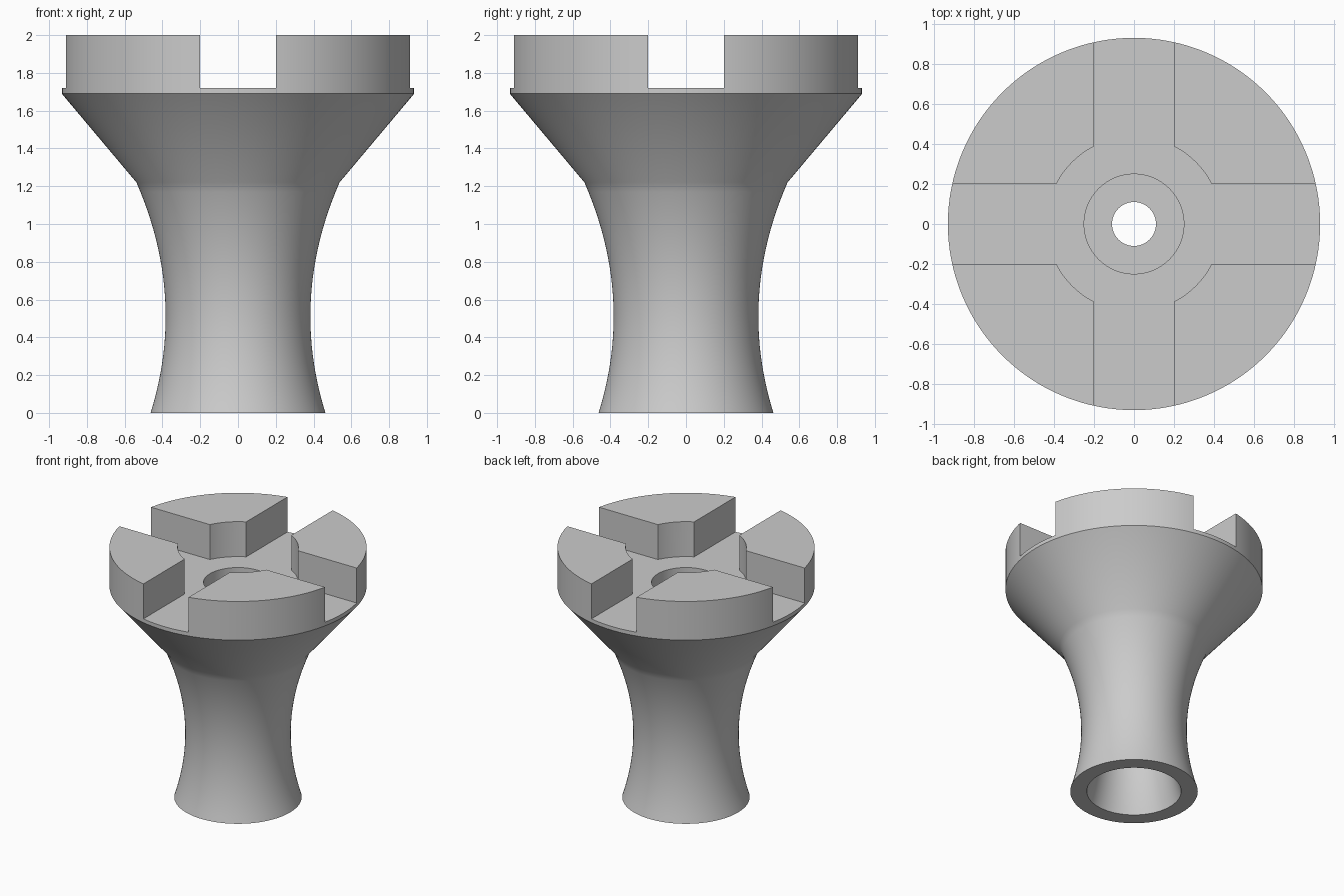
import bpy, bmesh
from math import asin, cos, sin, pi, radians

cube = bpy.data.objects.get("Cube")
if cube:
    bpy.data.objects.remove(cube)

SEGMENTS = 128
RIM, POCKET, SLOT = 0.933, 0.438, 0.2     # radii and half slot width
FLOOR, TOP, NECK = 1.72, 2.0, 1.22        # heights

grey = bpy.data.materials.new("plain grey")
grey.use_nodes = True
colour = (0.6, 0.6, 0.6, 1)
grey.diffuse_color = colour
grey.node_tree.nodes["Principled BSDF"].inputs["Base Color"].default_value = colour


def make_object(name, bm):
    bmesh.ops.recalc_face_normals(bm, faces=bm.faces)
    mesh = bpy.data.meshes.new(name)
    bm.to_mesh(mesh)
    bm.free()
    mesh.materials.append(grey)
    obj = bpy.data.objects.new(name, mesh)
    bpy.context.collection.objects.link(obj)
    return obj


def lathe(name, profile):
    """Revolve a closed (radius, height) profile around z."""
    bm = bmesh.new()
    rings = []
    for r, z in profile:
        rings.append([bm.verts.new((r * cos(2 * pi * i / SEGMENTS),
                                    r * sin(2 * pi * i / SEGMENTS), z))
                      for i in range(SEGMENTS)])
    for a, b in zip(rings, rings[1:] + rings[:1]):
        for i in range(SEGMENTS):
            j = (i + 1) % SEGMENTS
            bm.faces.new((a[i], a[j], b[j], b[i]))
    return make_object(name, bm)


def stem_radius(z):
    """Waisted outline of the stem."""
    return 0.383 + (z - 0.51) ** 2 / 3.26


# Hollow waisted stem, flared head and stepped bore in one turned body
steps = 24
heights = [NECK * i / steps for i in range(steps + 1)]
outer = [(stem_radius(z), z) for z in heights]
head = [(RIM, 1.69), (RIM, TOP), (0.25, TOP), (0.25, 1.5), (0.11, 1.5)]
ceiling = 1.1
inner = [(stem_radius(z) - 0.12, z) for z in reversed(heights) if z < ceiling]
body = lathe("flared_coupling_body",
             outer + head + [(0.11, ceiling), (stem_radius(ceiling) - 0.12, ceiling)] + inner)

# Cross-shaped cutter with a round centre
bm = bmesh.new()
outline = []
corner = asin(SLOT / POCKET)
for k in range(4):
    turn = k * pi / 2
    c, s = cos(turn), sin(turn)
    points = [(1.1, -SLOT), (1.1, SLOT)]
    for i in range(13):
        a = corner + (pi / 2 - 2 * corner) * i / 12
        points.append((POCKET * cos(a), POCKET * sin(a)))
    outline += [bm.verts.new((x * c - y * s, x * s + y * c, FLOOR)) for x, y in points]
base = bm.faces.new(outline)
extruded = bmesh.ops.extrude_face_region(bm, geom=[base])["geom"]
bmesh.ops.translate(bm, vec=(0, 0, 0.5),
                    verts=[v for v in extruded if isinstance(v, bmesh.types.BMVert)])
cutter = make_object("cross_cutter", bm)
cutter.hide_render = True

# Cut the slots, leaving four lugs
cut = body.modifiers.new("slots", "BOOLEAN")
cut.operation = "DIFFERENCE"
cut.solver = "EXACT"
cut.object = cutter
bpy.ops.object.select_all(action="DESELECT")
body.select_set(True)
bpy.context.view_layer.objects.active = body
bpy.ops.object.modifier_apply(modifier=cut.name)
bpy.data.objects.remove(cutter)
bpy.ops.object.shade_smooth_by_angle(angle=radians(25))
